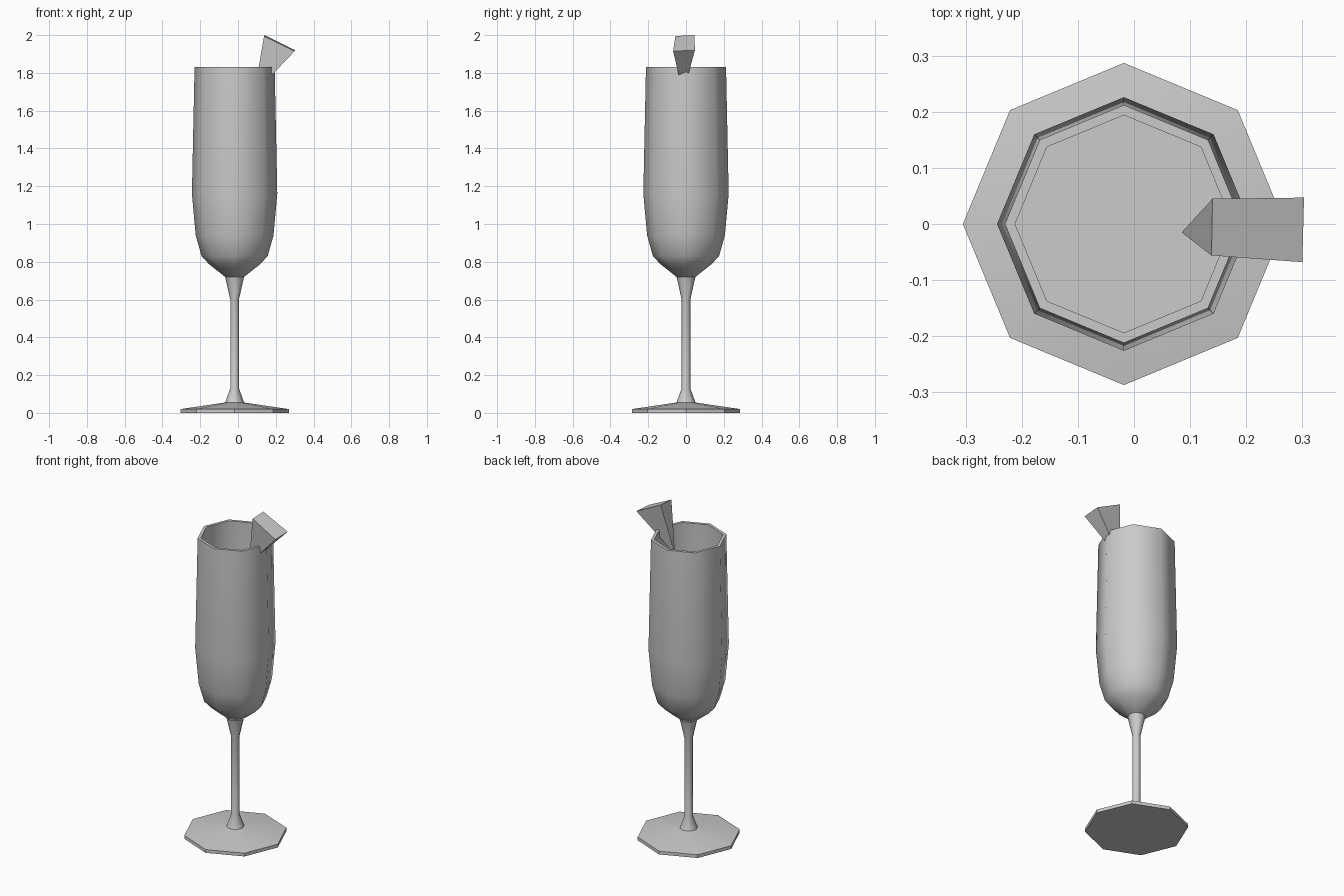
import bpy
import bmesh
from math import cos, sin, pi, radians

if "Cube" in bpy.data.objects:
    bpy.data.objects.remove(bpy.data.objects["Cube"], do_unlink=True)

CENTRE_X = -0.018
SIDES = 8

grey = bpy.data.materials.new("light_grey")
grey.use_nodes = True
grey.diffuse_color = (0.6, 0.6, 0.6, 1)
grey.node_tree.nodes["Principled BSDF"].inputs["Base Color"].default_value = (0.6, 0.6, 0.6, 1)


def finish(name, bm, smooth_angle=None):
    bmesh.ops.recalc_face_normals(bm, faces=bm.faces)
    mesh = bpy.data.meshes.new(name)
    bm.to_mesh(mesh)
    bm.free()
    mesh.materials.append(grey)
    obj = bpy.data.objects.new(name, mesh)
    bpy.context.collection.objects.link(obj)
    if smooth_angle:
        bpy.ops.object.select_all(action="DESELECT")
        obj.select_set(True)
        bpy.context.view_layer.objects.active = obj
        bpy.ops.object.shade_smooth_by_angle(angle=radians(smooth_angle))
    return obj


def lathe(name, profile, smooth_angle):
    """Turn a (radius, height) profile into a closed octagonal solid."""
    bm = bmesh.new()
    rings = [[bm.verts.new((CENTRE_X + r * cos(2 * pi * i / SIDES),
                            r * sin(2 * pi * i / SIDES), z))
              for i in range(SIDES)] for r, z in profile]
    for low, high in zip(rings, rings[1:]):
        for i in range(SIDES):
            j = (i + 1) % SIDES
            bm.faces.new((low[i], low[j], high[j], high[i]))
    bm.faces.new(rings[0][::-1])
    bm.faces.new(rings[-1])
    return finish(name, bm, smooth_angle)


# Foot: thin octagonal plate with a shallow cone on top
lathe("foot", [(0.287, 0), (0.287, 0.02), (0.05, 0.055)], 30)

# Stem: flared at both ends
lathe("stem", [(0.05, 0.055), (0.023, 0.13), (0.023, 0.6), (0.05, 0.72)], 50)

# Bowl: outer wall, flat rim, inner wall
outer = [(0.05, 0.72), (0.135, 0.787), (0.175, 0.83),
         (0.206, 0.94), (0.226, 1.16), (0.212, 1.83)]
inner = [(r - 0.018, z + 0.015 * (z < 1)) for r, z in reversed(outer)]
lathe("bowl", outer + inner, 50)

# Drink: level surface inside the bowl
lathe("drink", [(0.19, 0.97), (0.205, 1.17), (0.198, 1.55)], 50)

# Fruit wedge: pyramid hooked over the rim, point inside the glass
bm = bmesh.new()
tip = bm.verts.new((0.085, -0.015, 1.69))
skin = [bm.verts.new(co) for co in ((0.14, 0.045, 2.0), (0.303, 0.047, 1.92),
                                    (0.3, -0.068, 1.915), (0.138, -0.056, 1.995))]
bm.faces.new(skin)
for a, b in zip(skin, skin[1:] + skin[:1]):
    bm.faces.new((a, b, tip))
finish("fruit_wedge", bm)
